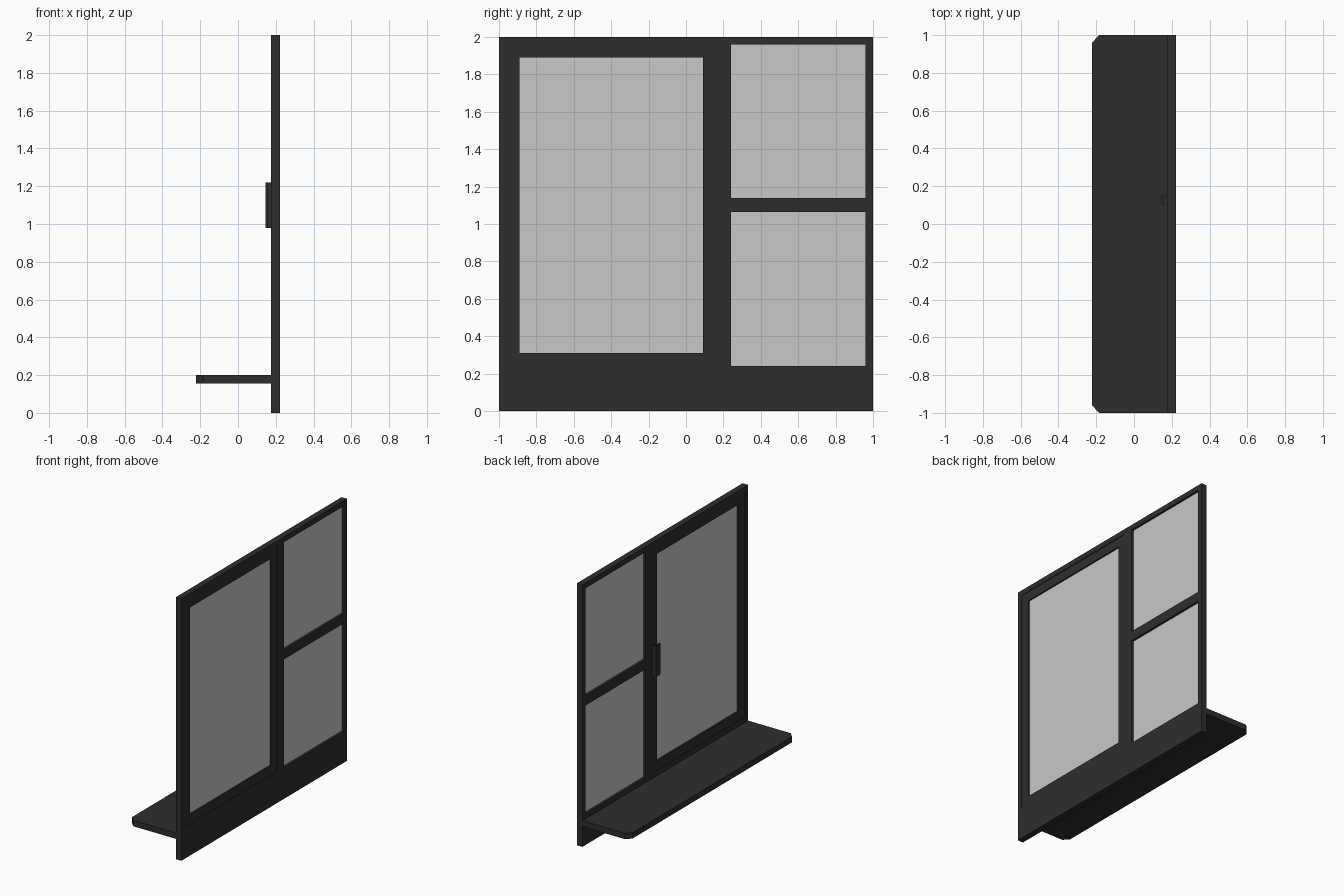
import bpy, bmesh

if "Cube" in bpy.data.objects:
    bpy.data.objects.remove(bpy.data.objects["Cube"])


def material(name, color):
    m = bpy.data.materials.new(name)
    m.diffuse_color = (*color, 1)
    m.use_nodes = True
    m.node_tree.nodes["Principled BSDF"].inputs["Base Color"].default_value = m.diffuse_color
    return m


DARK = material("charcoal frame", (0.027, 0.027, 0.027))
GLASS = material("pale glass", (0.58, 0.58, 0.58))


def prism(name, outline, z0, z1, mat):
    """Extrude an (x, y) outline from z0 to z1."""
    bm = bmesh.new()
    face = bm.faces.new([bm.verts.new((x, y, z0)) for x, y in outline])
    ext = bmesh.ops.extrude_face_region(bm, geom=[face])
    for v in ext["geom"]:
        if isinstance(v, bmesh.types.BMVert):
            v.co.z = z1
    bmesh.ops.recalc_face_normals(bm, faces=bm.faces)
    mesh = bpy.data.meshes.new(name)
    bm.to_mesh(mesh)
    bm.free()
    mesh.materials.append(mat)
    obj = bpy.data.objects.new(name, mesh)
    bpy.context.collection.objects.link(obj)
    return obj


def box(name, x, y, z, mat):
    return prism(name, [(x[0], y[0]), (x[1], y[0]), (x[1], y[1]), (x[0], y[1])], *z, mat)


def cut_openings(obj, openings):
    """Cut rectangular through-holes given as (y range, z range)."""
    for y, z in openings:
        cutter = box("cutter", (0, 0.4), y, z, DARK)
        mod = obj.modifiers.new("opening", "BOOLEAN")
        mod.operation = "DIFFERENCE"
        mod.solver = "EXACT"
        mod.object = cutter
        cutter.hide_render = True
        cutter.hide_set(True)


DOOR = ((-0.96, 0.16), (0.24, 1.96))
DOOR_PANE = ((-0.89, 0.09), (0.31, 1.89))
SIDE_PANES = [((0.24, 0.96), (0.24, 1.065)), ((0.24, 0.96), (1.14, 1.96))]

# Fixed outer frame with the door opening and two side openings
frame = box("outer_frame", (0.175, 0.222), (-1, 1), (0, 2), DARK)
cut_openings(frame, [DOOR] + SIDE_PANES)

# Slightly recessed sliding sash
sash = box("sliding_sash", (0.18, 0.217), *DOOR, DARK)
cut_openings(sash, [DOOR_PANE])

# Glass panes
for i, (y, z) in enumerate([DOOR_PANE] + SIDE_PANES):
    box(f"glass_pane_{i + 1}", (0.192, 0.206), y, z, GLASS)

# Counter shelf with clipped outer corners
prism("counter_shelf", [(0.175, -1), (0.175, 1), (-0.185, 1), (-0.222, 0.96),
                        (-0.222, -0.96), (-0.185, -1)], 0.155, 0.2, DARK)

# Pull handle: a stem with a lip turned along the sash
prism("pull_handle", [(0.18, 0.155), (0.145, 0.155), (0.145, 0.10), (0.155, 0.10),
                      (0.155, 0.145), (0.18, 0.145)], 0.98, 1.22, DARK)
